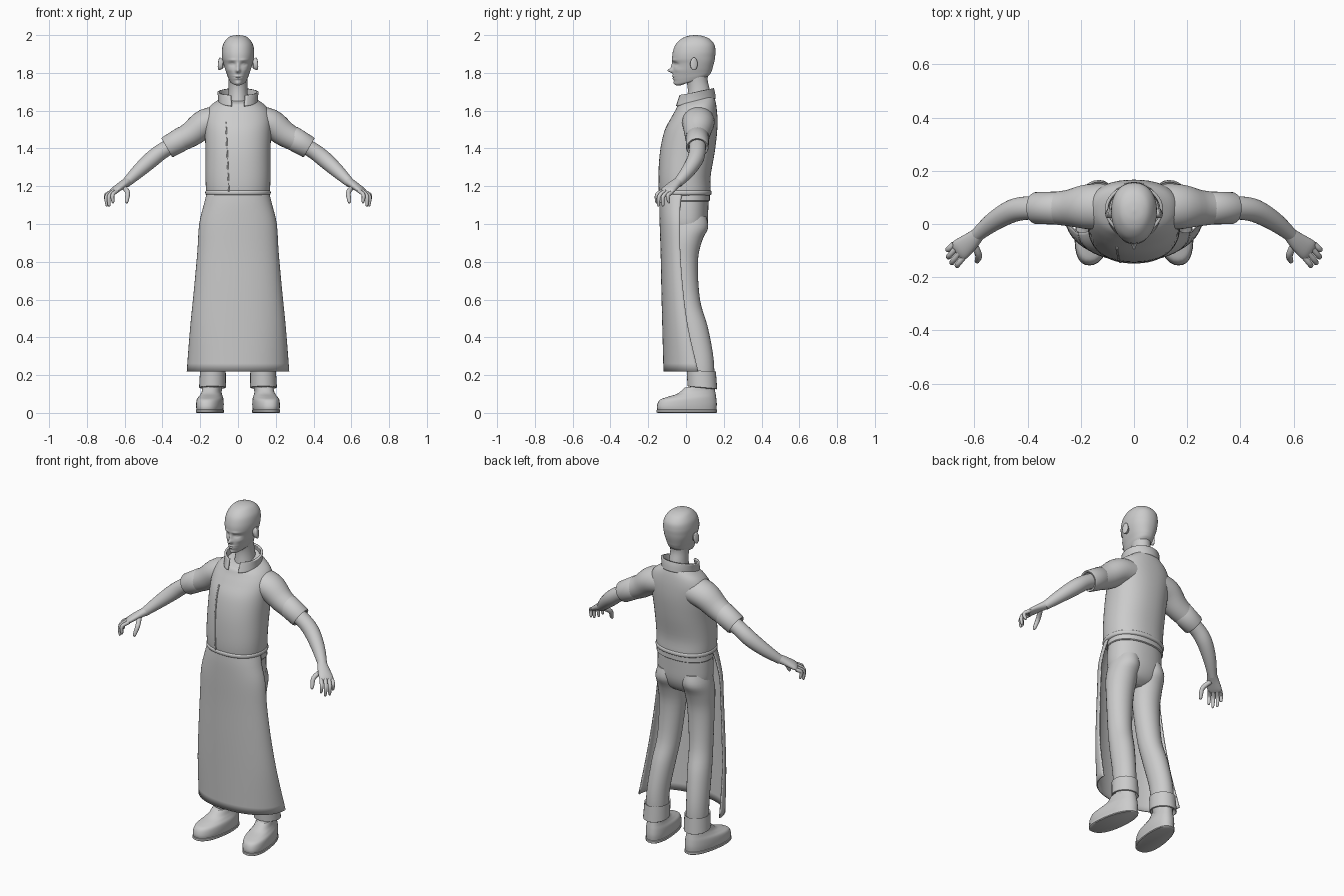
import bpy, bmesh, math
from mathutils import Vector
from mathutils.bvhtree import BVHTree

clay = bpy.data.materials.new("clay grey")
clay.diffuse_color = (0.6, 0.6, 0.6, 1)


def smooth_rows(rows, steps):
    """Catmull-Rom interpolation through rows of numbers."""
    if steps == 1:
        return rows
    out = []
    for i in range(len(rows) - 1):
        a, b, c, d = (rows[max(0, min(len(rows) - 1, i + j))] for j in (-1, 0, 1, 2))
        for s in range(steps):
            t = s / steps
            out.append([0.5 * (2*q + (r-p)*t + (2*p-5*q+4*r-s2)*t*t + (3*q-p-3*r+s2)*t**3)
                        for p, q, r, s2 in zip(a, b, c, d)])
    return out + [list(rows[-1])]


def skin(name, rings, closed=True, cap=True, mirror=False, thick=0.0, angle=40):
    """Join rings of points with quads."""
    bm = bmesh.new()
    loops = [[bm.verts.new(p) for p in ring] for ring in rings]
    n = len(loops[0])
    for lo, hi in zip(loops, loops[1:]):
        for i in range(n if closed else n - 1):
            j = (i + 1) % n
            bm.faces.new((lo[i], lo[j], hi[j], hi[i]))
    if closed and cap:
        bm.faces.new(loops[0][::-1])
        bm.faces.new(loops[-1])
    bmesh.ops.recalc_face_normals(bm, faces=bm.faces[:])
    me = bpy.data.meshes.new(name)
    bm.to_mesh(me)
    bm.free()
    ob = bpy.data.objects.new(name, me)
    bpy.context.collection.objects.link(ob)
    me.materials.append(clay)
    bpy.ops.object.select_all(action='DESELECT')
    ob.select_set(True)
    bpy.context.view_layer.objects.active = ob
    bpy.ops.object.shade_smooth_by_angle(angle=math.radians(angle))
    if thick:
        m = ob.modifiers.new("thickness", 'SOLIDIFY')
        m.thickness, m.offset = thick, 0
    if mirror:
        ob.modifiers.new("mirror", 'MIRROR').use_mirror_merge = False
    return ob


def stack(name, rows, n=32, steps=4, p=2.0, arc=None, shape=None, **kw):
    """Rows: centre x, front y, front z, back y, back z, half width, front narrowing."""
    rings = []
    for cx, yf, zf, yb, zb, rx, k in smooth_rows(rows, steps):
        ring = []
        for i in range(n):
            t = 2 * math.pi * i / n if arc is None else arc[0] + (arc[1] - arc[0]) * i / (n - 1)
            s, c = (math.copysign(abs(v) ** (2 / p), v) for v in (math.sin(t), math.cos(t)))
            f = (1 + c) / 2
            v = Vector((cx + rx * s * (1 - k * f), yb + (yf - yb) * f, zb + (zf - zb) * f))
            ring.append(shape(v) if shape else v)
        rings.append(ring)
    return skin(name, rings, closed=arc is None, **kw)


def tube(name, rows, wide=(0, 1, 0), n=20, steps=4, axis=None, **kw):
    """Rows: x, y, z, radius along the wide axis, radius across it."""
    rows = smooth_rows(rows, steps)
    pts = [Vector(r[:3]) for r in rows]
    rings = []
    for i, r in enumerate(rows):
        t = Vector(axis) if axis else pts[min(i + 1, len(pts) - 1)] - pts[max(i - 1, 0)]
        t.normalize()
        w = Vector(wide)
        w = (w - t * w.dot(t)).normalized()
        u = t.cross(w)
        rings.append([pts[i] + w * r[3] * math.cos(a) + u * r[4] * math.sin(a)
                      for a in (2 * math.pi * j / n for j in range(n))])
    return skin(name, rings, **kw)


# Head, with the face pushed in and out by soft bumps: x, z, size x, size z, depth
bumps = [(0, 1.812, .011, .011, .026), (0, 1.835, .009, .02, .012),
         (.032, 1.846, .015, .009, -.011), (.032, 1.846, .009, .005, .006),
         (.03, 1.868, .02, .006, .004), (0, 1.782, .02, .004, .007),
         (0, 1.771, .017, .005, .006), (0, 1.777, .022, .0025, -.004),
         (0, 1.745, .018, .01, .006), (.046, 1.815, .016, .012, .004)]


def face(v):
    if v.y < 0.01:
        v.y -= sum(a * math.exp(-((abs(v.x) - x) / sx) ** 2 - ((v.z - z) / sz) ** 2)
                   for x, z, sx, sz, a in bumps)
    return v


stack("head", [
    (0, -.030, 1.733, .06, 1.765, .030, .3), (0, -.054, 1.736, .10, 1.772, .050, .35),
    (0, -.063, 1.757, .125, 1.79, .061, .3), (0, -.068, 1.78, .136, 1.81, .068, .25),
    (0, -.069, 1.81, .142, 1.83, .076, .2), (0, -.067, 1.845, .150, 1.86, .084, .15),
    (0, -.073, 1.872, .154, 1.885, .088, .1), (0, -.070, 1.91, .156, 1.915, .090, .1),
    (0, -.055, 1.95, .150, 1.95, .083, .1), (0, -.025, 1.98, .125, 1.98, .063, .1),
    (0, .01, 1.995, .09, 1.995, .036, 0), (0, .045, 2.0, .055, 2.0, .004, 0)],
    n=96, steps=7, p=2.15, shape=face, angle=80)
tube("ear", [(.078, .035, 1.845, .012, .022), (.090, .038, 1.846, .017, .030),
             (.099, .043, 1.848, .019, .034), (.103, .045, 1.849, .012, .026)],
     axis=(1, .3, .1), n=16, steps=3, mirror=True)
stack("neck", [(0, -.005, 1.60, .135, 1.62, .06, 0), (0, .008, 1.68, .128, 1.70, .051, 0),
               (0, .008, 1.73, .115, 1.76, .049, 0), (0, -.005, 1.77, .12, 1.81, .052, 0)])

# Jacket
jacket = stack("jacket_body", [
    (0, -.130, 1.150, .122, 1.150, .158, 0), (0, -.142, 1.165, .131, 1.165, .168, 0),
    (0, -.146, 1.25, .130, 1.25, .172, 0), (0, -.138, 1.38, .152, 1.38, .172, 0),
    (0, -.115, 1.49, .165, 1.49, .180, .05), (0, -.080, 1.56, .166, 1.57, .185, .1),
    (0, -.055, 1.605, .160, 1.63, .160, .1), (0, -.043, 1.63, .150, 1.672, .108, 0),
    (0, -.030, 1.64, .140, 1.69, .080, 0)], n=48, p=2.25)
stack("jacket_hem", [(0, -.138, 1.152, .127, 1.152, .164, 0), (0, -.147, 1.158, .135, 1.158, .172, 0),
                     (0, -.148, 1.172, .135, 1.172, .173, 0), (0, -.140, 1.180, .128, 1.180, .166, 0)],
      n=48, p=2.25, cap=False)
gap = 0.36
stack("collar", [(0, -.055, 1.622, .152, 1.665, .098, 0), (0, -.044, 1.652, .148, 1.695, .100, 0),
                 (0, -.034, 1.680, .142, 1.718, .104, 0)],
      n=40, arc=(gap, 2 * math.pi - gap), thick=.012)

# Front closure: a thin strip laid on the jacket
dg = bpy.context.evaluated_depsgraph_get()
tree = BVHTree.FromObject(jacket, dg)
strip = []
for i in range(21):
    z = 1.165 + .375 * i / 20
    x = -.048 - .016 * i / 20
    strip.append([tree.ray_cast(Vector((x + d, -1, z)), Vector((0, 1, 0)))[0] - Vector((0, .002, 0))
                  for d in (-.003, .003)])
skin("jacket_closure", strip, closed=False, thick=.005)

# Sleeves and rolled cuffs
tube("sleeve", [(.08, .065, 1.55, .085, .075), (.17, .065, 1.533, .085, .077),
                (.25, .06, 1.475, .068, .067), (.34, .06, 1.425, .056, .056)], n=28, mirror=True)
tube("sleeve_cuff", [(.275, .06, 1.462, .055, .058), (.285, .06, 1.457, .062, .064),
                     (.37, .06, 1.408, .060, .060), (.377, .06, 1.404, .056, .056),
                     (.374, .06, 1.406, .047, .047), (.33, .06, 1.430, .045, .045)],
     axis=(.87, 0, -.5), n=28, steps=1, mirror=True)

# Bare arms and hands
tube("arm", [(.32, .06, 1.432, .044, .042), (.40, .06, 1.387, .044, .042),
             (.46, .048, 1.340, .043, .043), (.53, .008, 1.277, .036, .036),
             (.595, -.045, 1.215, .025, .024)], n=24, mirror=True)
across = (.04, .05, -.01)
tube("palm", [(.583, -.036, 1.226, .025, .024), (.615, -.066, 1.205, .034, .021),
              (.65, -.094, 1.180, .041, .017), (.664, -.105, 1.167, .038, .011)],
     wide=across, mirror=True)
fingers = {"index_finger": ((.638, -.122, 1.176), (.665, -.160, 1.112)),
           "middle_finger": ((.657, -.110, 1.176), (.685, -.150, 1.094)),
           "ring_finger": ((.671, -.094, 1.171), (.697, -.125, 1.094)),
           "little_finger": ((.678, -.075, 1.166), (.697, -.093, 1.112)),
           "thumb": ((.605, -.070, 1.196), (.588, -.146, 1.112))}
for name, (a, b) in fingers.items():
    a, b = Vector(a), Vector(b)
    bend = Vector((-.012, -.008, .012)) if name == "thumb" else Vector((.012, -.012, .012))
    r = .013 if name == "thumb" else .0105
    rows = [(*a, r, r), (*((a + b) / 2 + bend), r, r),
            (*a.lerp(b, .9), r * .75, r * .75), (*b, r * .25, r * .25)]
    tube(name, rows, wide=across, n=12, mirror=True)

# Trousers
stack("trouser_hips", [(0, -.105, 1.165, .120, 1.165, .157, 0), (0, -.11, 1.08, .118, 1.08, .163, 0),
                       (0, -.105, .99, .112, .99, .160, 0), (0, -.085, .93, .085, .93, .125, 0),
                       (0, -.04, .90, .04, .90, .06, 0)], n=40, p=2.2)
stack("waistband", [(0, -.105, 1.120, .121, 1.120, .163, 0), (0, -.110, 1.124, .126, 1.124, .166, 0),
                    (0, -.110, 1.160, .126, 1.160, .163, 0)], n=40, p=2.2, steps=1)
stack("trouser_leg", [
    (.080, -.085, 1.04, .108, 1.04, .070, 0), (.086, -.09, .98, .117, .98, .080, 0),
    (.090, -.09, .91, .085, .91, .083, 0), (.094, -.08, .80, .063, .80, .076, 0),
    (.105, -.062, .60, .074, .60, .066, 0), (.118, -.035, .46, .114, .46, .064, 0),
    (.130, .0, .31, .143, .31, .060, 0), (.133, .015, .20, .150, .20, .058, 0),
    (.133, .03, .11, .140, .11, .046, 0)], n=28, mirror=True)
stack("trouser_cuff", [
    (.133, .012, .215, .152, .215, .060, 0), (.133, .004, .226, .158, .220, .068, 0),
    (.135, .008, .142, .165, .128, .071, 0), (.135, .014, .139, .160, .125, .066, 0),
    (.134, .025, .150, .150, .150, .055, 0)], n=28, steps=1, mirror=True)

# Long apron wrapped around the front
rows = []
for z, front, edge, half in ((1.16, -.136, -.02, .163), (1.10, -.138, -.03, .178),
                             (1.0, -.136, -.032, .202), (.85, -.131, -.03, .212),
                             (.65, -.127, -.015, .230), (.45, -.122, .012, .250),
                             (.22, -.116, .065, .268)):
    rows.append((0, front, z, 2 * edge - front, z, half, 0))
stack("apron", rows, n=40, p=2.2, arc=(-math.pi / 2, math.pi / 2), thick=.007)


# Shoes, toes turned out
def toe_out(v):
    v.x += (.06 - v.y) * .13
    return v


stack("shoe", [
    (.14, -.150, .010, .160, .010, .062, -.12), (.14, -.154, .035, .163, .045, .065, -.12),
    (.14, -.140, .068, .160, .080, .063, -.1), (.14, -.100, .084, .156, .105, .056, 0),
    (.14, -.045, .102, .152, .128, .049, 0), (.14, -.005, .135, .150, .150, .046, 0)],
    n=32, p=2.3, shape=toe_out, mirror=True)
stack("shoe_sole", [
    (.14, -.150, 0, .160, 0, .062, -.12), (.14, -.156, .004, .165, .004, .066, -.12),
    (.14, -.156, .016, .165, .016, .066, -.12), (.14, -.150, .018, .160, .018, .062, -.12)],
    n=32, p=2.3, steps=1, shape=toe_out, mirror=True)
